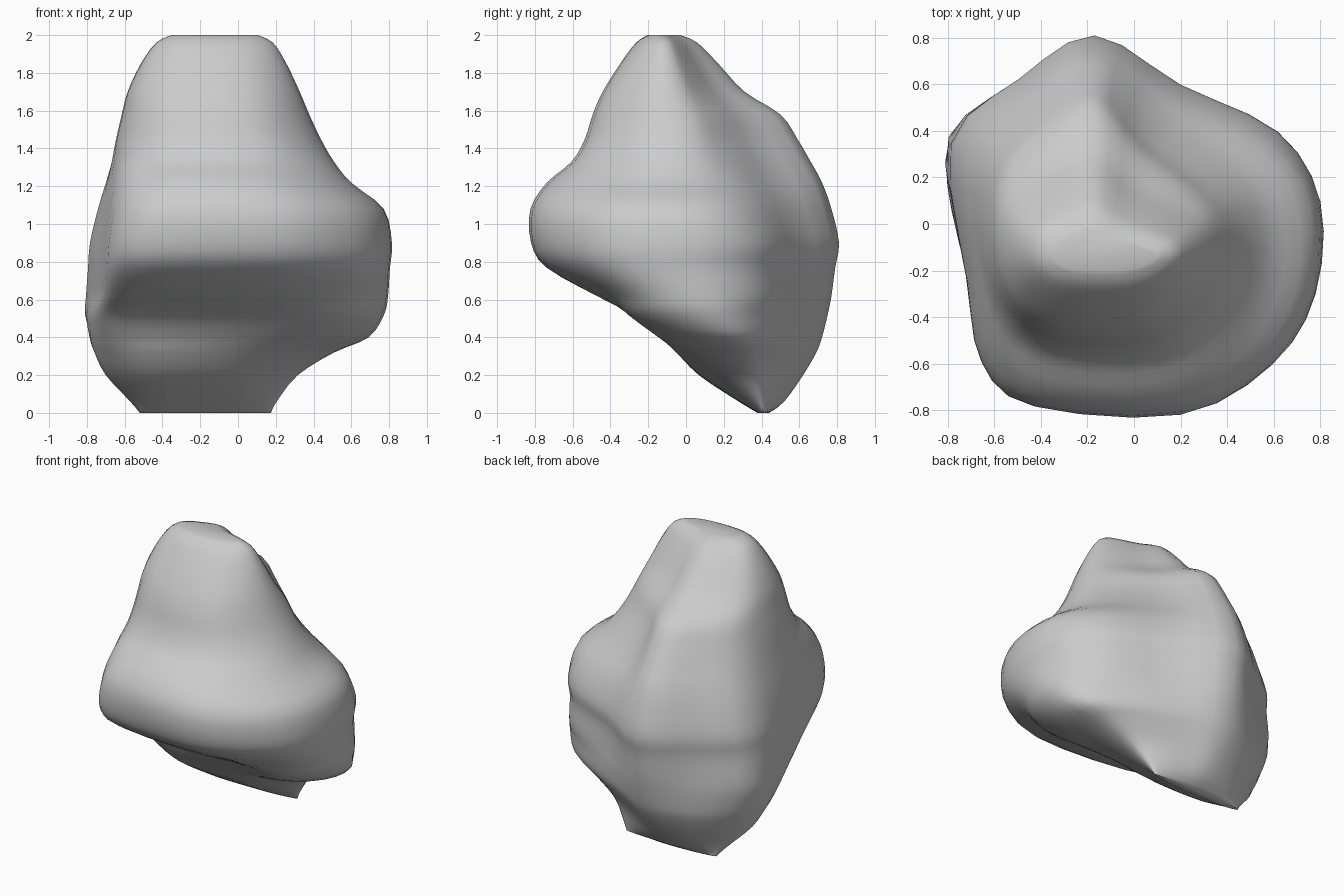
import bpy
import bmesh
from mathutils import Vector

cube = bpy.data.objects.get("Cube")
if cube:
    bpy.data.objects.remove(cube, do_unlink=True)

# Unit outlines around the rear ridge line, each running from the front left round to the left
FOOT = [(-.77, -.8), (-.4, -1), (.32, -.95), (.7, -.65), (.95, -.2), (1, .2),
        (.74, .5), (.4, .75), (0, 1), (-.5, .8), (-.86, .35), (-1, -.15)]
LEDGE = [(-.82, -.6), (-.37, -.65), (.35, -.9), (.72, -1), (.96, -.55), (1, .1),
         (.77, .45), (.35, .78), (0, 1), (-.53, .78), (-.97, .42), (-1, -.1)]
BROW = [(-.79, -.74), (-.45, -.95), (.38, -1), (.79, -.74), (.98, -.37), (1, .12),
        (.81, .49), (.38, .74), (0, 1), (-.53, .77), (-1, .43), (-.89, -.31)]
CROWN = [(-.78, -.75), (-.3, -1), (.42, -1), (.8, -.72), (1, -.3), (.97, .08),
         (.75, .32), (.35, .62), (0, 1), (-.5, .78), (-.93, .4), (-1, -.25)]
STAGES = [(0, FOOT), (.25, FOOT), (.48, LEDGE), (.64, BROW),
          (.95, BROW), (1.45, CROWN), (2, CROWN)]

# Height, left, right, front, ridge line depth and back of each level
LEVELS = [(0, -.52, .17, .38, .41, .44), (.06, -.57, .2, .28, .38, .52),
          (.2, -.7, .31, .07, .3, .62), (.32, -.76, .5, -.07, .25, .69),
          (.4, -.78, .68, -.17, .2, .72), (.52, -.8, .76, -.32, .12, .75),
          (.62, -.8, .78, -.48, .06, .77), (.77, -.79, .79, -.73, 0, .79),
          (.9, -.78, .8, -.81, 0, .81), (1.08, -.74, .76, -.81, 0, .77),
          (1.22, -.7, .59, -.72, 0, .72), (1.33, -.67, .5, -.59, 0, .66),
          (1.45, -.64, .43, -.52, 0, .59), (1.58, -.61, .37, -.48, -.02, .5),
          (1.7, -.58, .32, -.43, -.05, .31), (1.85, -.51, .25, -.34, -.08, .17),
          (1.96, -.43, .18, -.26, -.1, .06), (2, -.35, .1, -.2, -.12, -.03)]
RIDGE_X = -.17
STEPS = 3


def outline(height):
    """Blend the two outlines that enclose a height."""
    for (low, first), (high, second) in zip(STAGES, STAGES[1:]):
        if height <= high:
            blend = (height - low) / (high - low)
            return [Vector(a).lerp(Vector(b), blend) for a, b in zip(first, second)]


def spline(points, closed):
    """Draw a smooth curve through the points."""
    count = len(points)

    def pick(i):
        return points[i % count] if closed else points[max(0, min(count - 1, i))]

    curve = []
    for i in range(count if closed else count - 1):
        a, b, c, d = (pick(i + k) for k in (-1, 0, 1, 2))
        for step in range(STEPS):
            t = step / STEPS
            curve.append(b + (c - a) * t / 2
                         + (a - b * 2.5 + c * 2 - d / 2) * t ** 2
                         + (b * 3 - a - c * 3 + d) * t ** 3 / 2)
    if not closed:
        curve.append(points[-1])
    return curve


def section(height, left, right, front, depth, back):
    """Stretch the outline to the bounds of one level."""
    points = []
    for u, v in outline(height):
        x = RIDGE_X + u * (right - RIDGE_X if u > 0 else RIDGE_X - left)
        y = depth + v * (back - depth if v > 0 else depth - front)
        points.append(Vector((x, y, height)))
    return spline(points, True)


# Stone body, lofted smoothly through the levels
sections = [section(*level) for level in LEVELS]
columns = [spline(column, False) for column in zip(*sections)]
bm = bmesh.new()
grid = [[bm.verts.new(point) for point in column] for column in columns]
for here, after in zip(grid, grid[1:] + grid[:1]):
    for k in range(len(here) - 1):
        bm.faces.new((here[k], after[k], after[k + 1], here[k + 1]))
bm.faces.new([column[0] for column in reversed(grid)])
bm.faces.new([column[-1] for column in grid])
mesh = bpy.data.meshes.new("boulder")
bm.to_mesh(mesh)
bm.free()
boulder = bpy.data.objects.new("boulder", mesh)
bpy.context.collection.objects.link(boulder)

# Worn, rounded surface
bpy.context.view_layer.objects.active = boulder
boulder.select_set(True)
bpy.ops.object.shade_smooth_by_angle(angle=1)

# Grey stone colour
stone = bpy.data.materials.new("grey_stone")
stone.use_nodes = True
grey = (.6, .6, .6, 1)
stone.diffuse_color = grey
stone.node_tree.nodes["Principled BSDF"].inputs["Base Color"].default_value = grey
boulder.data.materials.append(stone)
